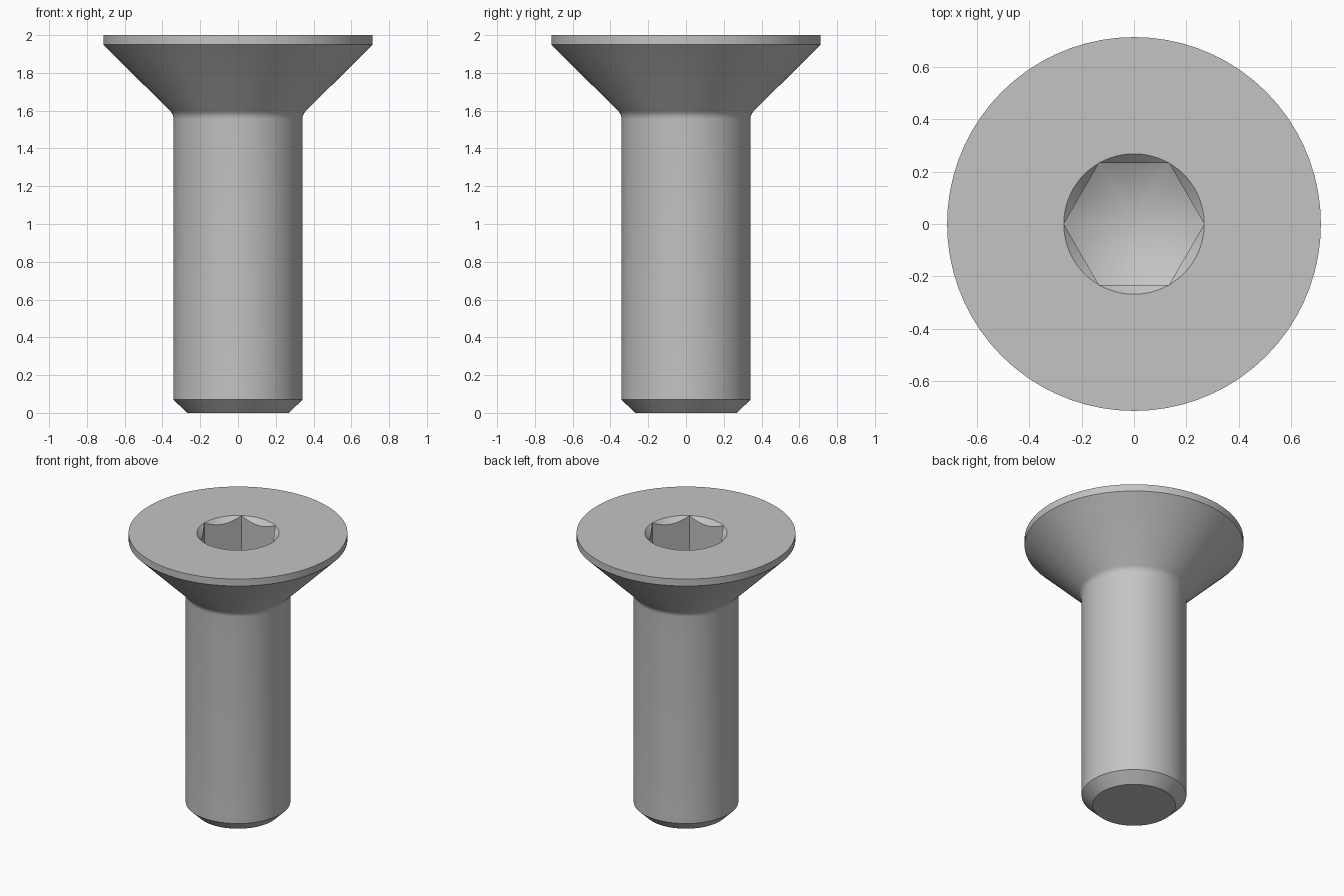
import bpy
import bmesh
from math import cos, sin, pi, radians

default_cube = bpy.data.objects.get("Cube")
if default_cube:
    bpy.data.objects.remove(default_cube, do_unlink=True)

SEGMENTS = 72                      # multiple of six, so hex corners fall on vertices
HEAD, SHANK, TIP = 0.713, 0.341, 0.27
SOCKET = 0.268                     # hex corner radius
WALL_END = 1.72                    # depth where the socket corners meet the cone
CONE_SLOPE = 0.577                 # drilled bottom of the socket


def hex_radius(angle):
    """Distance from the axis to the hexagon's side at this angle."""
    return SOCKET * cos(pi / 6) / cos(angle % (pi / 3) - pi / 6)


def round_ring(r, z):
    return lambda a: (r, z)


def chamfer_ring(a):
    r = hex_radius(a)
    return r, 2 - (SOCKET - r)


def wall_end_ring(a):
    r = hex_radius(a)
    return r, WALL_END - (SOCKET - r) * CONE_SLOPE


# Shank and countersunk head, from the tip upward
rings = [round_ring(TIP, 0), round_ring(SHANK, 0.07)]

# Small fillet under the head
FILLET = 0.06
start = 1.58 - FILLET * 0.414
for i in range(5):
    t = radians(45) * i / 4
    rings.append(round_ring(SHANK + FILLET * (1 - cos(t)), start + FILLET * sin(t)))

# Head rim, then the hexagon socket
rings += [round_ring(HEAD, 1.95), round_ring(HEAD, 2), round_ring(SOCKET, 2),
          chamfer_ring, wall_end_ring]

bm = bmesh.new()
angles = [2 * pi * i / SEGMENTS for i in range(SEGMENTS)]
loops = []
for ring in rings:
    loop = []
    for a in angles:
        r, z = ring(a)
        loop.append(bm.verts.new((r * cos(a), r * sin(a), z)))
    loops.append(loop)

for low, high in zip(loops, loops[1:]):
    for i in range(SEGMENTS):
        j = (i + 1) % SEGMENTS
        bm.faces.new((low[i], low[j], high[j], high[i]))

# Flat tip and conical socket bottom
bm.faces.new(loops[0][::-1])
apex = bm.verts.new((0, 0, WALL_END - SOCKET * CONE_SLOPE))
for i in range(SEGMENTS):
    bm.faces.new((loops[-1][i], loops[-1][(i + 1) % SEGMENTS], apex))

bmesh.ops.remove_doubles(bm, verts=bm.verts, dist=1e-5)
bmesh.ops.recalc_face_normals(bm, faces=bm.faces)

mesh = bpy.data.meshes.new("countersunk_screw")
bm.to_mesh(mesh)
bm.free()
screw = bpy.data.objects.new("countersunk_screw", mesh)
bpy.context.collection.objects.link(screw)

# Plain grey steel
steel = bpy.data.materials.new("grey_steel")
steel.use_nodes = True
colour = (0.55, 0.55, 0.55, 1)
steel.diffuse_color = colour
steel.node_tree.nodes["Principled BSDF"].inputs["Base Color"].default_value = colour
mesh.materials.append(steel)

bpy.ops.object.select_all(action='DESELECT')
screw.select_set(True)
bpy.context.view_layer.objects.active = screw
bpy.ops.object.shade_smooth_by_angle(angle=radians(30))
